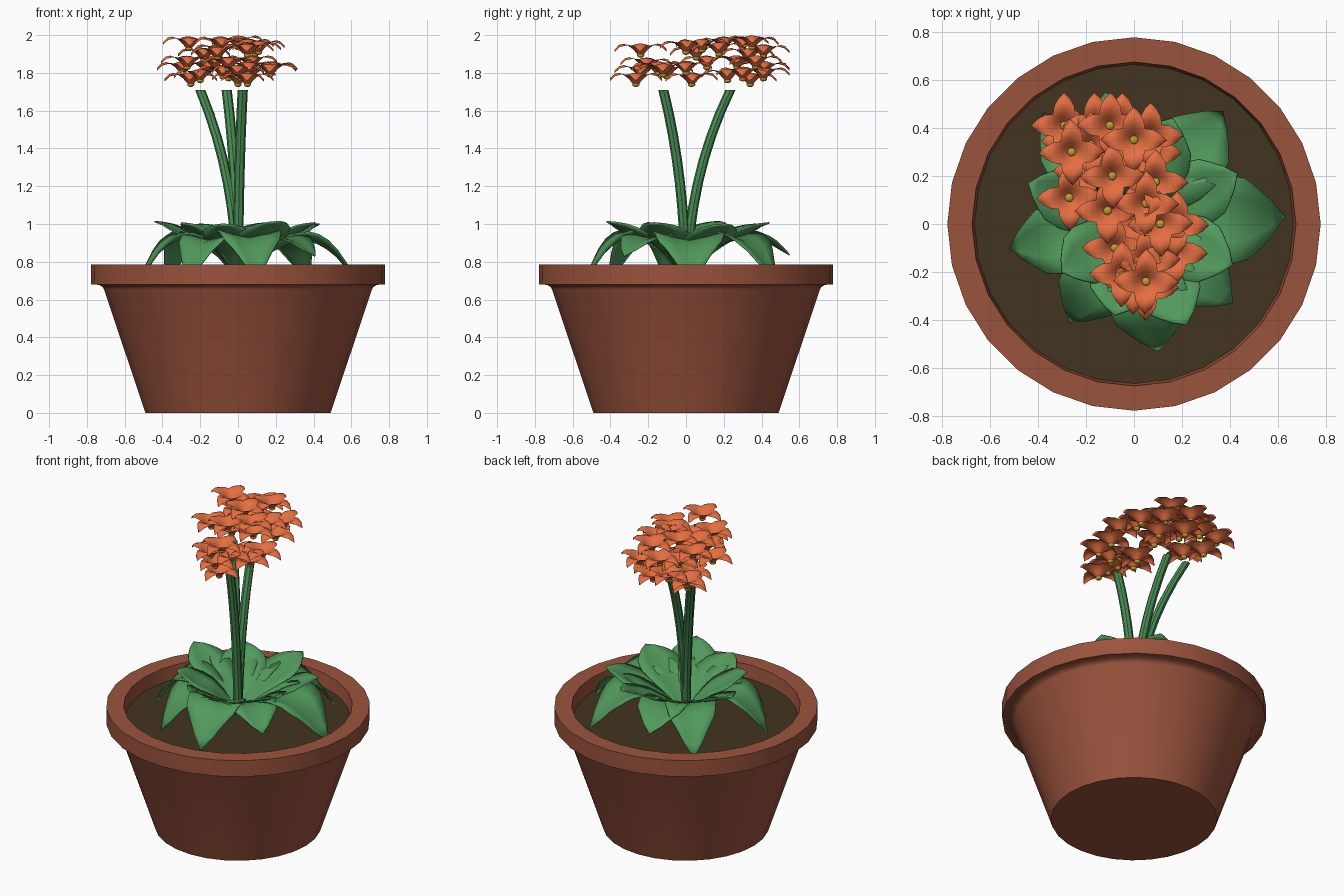
import bpy, bmesh, math, random
from mathutils import Vector

cube = bpy.data.objects.get("Cube")
if cube:
    bpy.data.objects.remove(cube, do_unlink=True)
random.seed(4)


def srgb(c):
    return c / 12.92 if c <= 0.04045 else ((c + 0.055) / 1.055) ** 2.4


def material(name, r, g, b):
    m = bpy.data.materials.new(name)
    col = (srgb(r), srgb(g), srgb(b), 1)
    m.use_nodes = True
    m.diffuse_color = col
    m.node_tree.nodes["Principled BSDF"].inputs["Base Color"].default_value = col
    return m


TERRACOTTA = material("terracotta", 0.605, 0.325, 0.24)
SOIL = material("soil", 0.26, 0.20, 0.125)
LEAF = material("leaf green", 0.32, 0.60, 0.36)
STEM = material("stem green", 0.28, 0.55, 0.33)
PETAL = material("petal orange", 0.89, 0.43, 0.255)
BULB = material("flower base yellow", 0.76, 0.60, 0.20)


def finish(name, bm, mats, angle=35):
    bmesh.ops.remove_doubles(bm, verts=bm.verts, dist=0.0005)
    me = bpy.data.meshes.new(name)
    bm.to_mesh(me)
    bm.free()
    for m in mats:
        me.materials.append(m)
    ob = bpy.data.objects.new(name, me)
    bpy.context.collection.objects.link(ob)
    bpy.ops.object.select_all(action='DESELECT')
    ob.select_set(True)
    bpy.context.view_layer.objects.active = ob
    bpy.ops.object.shade_smooth_by_angle(angle=math.radians(angle))
    return ob


def grid_faces(bm, rows):
    """Skin rows of points with quads."""
    vs = [[bm.verts.new(p) for p in row] for row in rows]
    for a, b in zip(vs, vs[1:]):
        for j in range(len(a) - 1):
            bm.faces.new((a[j], b[j], b[j + 1], a[j + 1]))


def lathe(name, profile, mat, sides=28):
    bm = bmesh.new()
    rows = []
    for r, z in profile:
        rows.append([(r * math.cos(2 * math.pi * i / sides),
                      r * math.sin(2 * math.pi * i / sides), z)
                     for i in range(sides + 1)])
    grid_faces(bm, rows)
    bmesh.ops.remove_doubles(bm, verts=bm.verts, dist=0.0005)
    bmesh.ops.dissolve_degenerate(bm, edges=bm.edges, dist=0.0005)
    bmesh.ops.recalc_face_normals(bm, faces=bm.faces)
    return finish(name, bm, [mat])


# Pot with overhanging rim, and the soil disc inside it
lathe("pot", [(0, 0), (0.49, 0), (0.71, 0.655), (0.715, 0.665), (0.735, 0.678), (0.778, 0.68),
              (0.778, 0.785), (0.675, 0.785), (0.66, 0.66), (0, 0.66)], TERRACOTTA)
bm = bmesh.new()
bmesh.ops.create_circle(bm, cap_ends=True, segments=28, radius=0.665)
bmesh.ops.translate(bm, verts=bm.verts, vec=(0, 0, 0.70))
for f in bm.faces:
    f.normal_update()
    if f.normal.z < 0:
        f.normal_flip()
finish("soil", bm, [SOIL])


# Leaves: channelled blades arching out from the centre
def sample(pts, t):
    for (t0, v0), (t1, v1) in zip(pts, pts[1:]):
        if t <= t1:
            return v0 + (v1 - v0) * (t - t0) / (t1 - t0)
    return pts[-1][1]


WIDTH = [(0, .2), (.2, .55), (.4, .88), (.6, 1), (.75, .88), (.9, .45), (1, 0)]
LOW_ARCH = [(0, .74), (.2, .84), (.4, .905), (.55, .925), (.7, .905), (.85, .83), (1, .71)]
MID_ARCH = [(0, .74), (.2, .84), (.4, .91), (.6, .935), (.8, .905), (1, .84)]
HIGH_ARCH = [(0, .76), (.2, .83), (.4, .89), (.7, .945), (.85, .985), (1, 1.01)]


def leaf(name, tip_x, tip_y, half_width, arch, channel, lift):
    length = math.hypot(tip_x, tip_y)
    out = Vector((tip_x, tip_y, 0)) / length
    side = Vector((-out.y, out.x, 0))
    bm = bmesh.new()
    rows = []
    for i in range(13):
        t = i / 12
        w = half_width * sample(WIDTH, t)
        row = []
        for s in (-1, -0.5, 0, 0.5, 1):
            z = sample(arch, t) + lift + channel * w * abs(s) ** 1.3
            row.append(out * (length * t) + side * (w * s) + Vector((0, 0, z)))
        rows.append(row)
    grid_faces(bm, rows)
    ob = finish(name, bm, [LEAF], 40)
    if sum(p.normal.z for p in ob.data.polygons) < 0:
        ob.data.flip_normals()
    sol = ob.modifiers.new("thickness", 'SOLIDIFY')
    sol.thickness = 0.008


LOW_TIPS = [(0.63, 0.03, .19), (0.37, 0.47, .17), (0.10, -0.53, .17),
            (-0.27, -0.41, .15), (-0.52, -0.10, .15), (-0.38, 0.46, .15)]
MID_TIPS = [(0.41, -0.33, .14), (-0.12, 0.55, .15)]
HIGH_TIPS = [(0.43, 0.21, .14), (0.41, -0.17, .14), (0.22, -0.42, .14), (-0.08, -0.38, .14),
             (-0.30, -0.20, .13), (-0.44, 0.17, .13), (-0.20, 0.37, .14), (0.16, 0.44, .14)]
for kind, tips, arch, channel in (("lower", LOW_TIPS, LOW_ARCH, 0.25),
                                  ("middle", MID_TIPS, MID_ARCH, 0.2),
                                  ("upper", HIGH_TIPS, HIGH_ARCH, 0.15)):
    for i, (x, y, w) in enumerate(tips):
        leaf(f"{kind}_leaf_{i + 1}", x, y, w, arch, channel, 0.007 * (i % 3 - 1))


# Stems: faceted tubes leaning outward
def stem(name, x, y):
    bm = bmesh.new()
    rows = []
    for i in range(9):
        t = i / 8
        lean = 0.25 * t + 0.75 * t ** 2.4
        rows.append([(x * lean + 0.027 * math.cos(a), y * lean + 0.027 * math.sin(a),
                      0.72 + 0.99 * t)
                     for a in (2 * math.pi * k / 8 for k in range(9))])
    grid_faces(bm, rows)
    bmesh.ops.remove_doubles(bm, verts=bm.verts, dist=0.0005)
    bmesh.ops.holes_fill(bm, edges=[e for e in bm.edges if e.is_boundary])
    bmesh.ops.recalc_face_normals(bm, faces=bm.faces)
    finish(name, bm, [STEM], 30)


stem("front_stem", 0.025, -0.12)
stem("back_right_stem", -0.20, 0.235)
stem("back_stem", -0.06, 0.235)


# Flower: four broad petals flaring from a small yellow base, with drooping tips
PETAL_ROWS = [(0.014, 45, 0.0), (0.040, 45, 0.030), (0.066, 45, 0.050),
              (0.090, 28, 0.060), (0.114, 13, 0.054), (0.138, 0, 0.030)]
bm = bmesh.new()
for k in range(4):
    mid = k * math.tau / 4
    rows = []
    for r, half, z in PETAL_ROWS:
        row = []
        for s in (-1, -0.5, 0, 0.5, 1):
            a = mid - s * math.radians(half)
            droop = 0.10 * r * s * s * (half < 45)
            row.append((r * math.cos(a), r * math.sin(a), z - droop))
        rows.append(row)
    grid_faces(bm, rows)
bmesh.ops.remove_doubles(bm, verts=bm.verts, dist=0.0005)
bmesh.ops.dissolve_degenerate(bm, edges=bm.edges, dist=0.0005)
bmesh.ops.recalc_face_normals(bm, faces=bm.faces)
if sum(f.normal.z for f in bm.faces) < 0:
    bmesh.ops.reverse_faces(bm, faces=bm.faces)
petal_count = len(bm.faces)
ball = bmesh.ops.create_uvsphere(bm, u_segments=10, v_segments=6, radius=0.020)
for v in ball["verts"]:
    v.co.z = v.co.z * 0.7 - 0.001
bm.faces.ensure_lookup_table()
for f in bm.faces[petal_count:]:
    f.material_index = 1
flower = finish("flower_1", bm, [PETAL, BULB], 60)

SPOTS = [(-.29, .41, 1.80), (0, .35, 1.935), (-.26, .30, 1.93), (-.18, .33, 1.87),
         (-.12, .27, 1.83), (-.09, .20, 1.93), (.09, .175, 1.90), (-.27, .11, 1.83),
         (-.11, .055, 1.88), (.05, .085, 1.92), (.11, 0, 1.91), (.17, -.12, 1.79),
         (.055, -.15, 1.80), (-.08, -.10, 1.78), (.05, -.24, 1.895), (0, -.24, 1.78),
         (-.05, -.21, 1.82), (.05, -.265, 1.74), (.07, .37, 1.83), (-.10, .41, 1.89),
         (-.05, .41, 1.77), (.06, .30, 1.77), (-.16, .41, 1.80), (-.20, .22, 1.76),
         (-.25, .34, 1.74), (0, .03, 1.74), (.175, 0, 1.80)]
for i, spot in enumerate(SPOTS):
    ob = flower
    if i:
        ob = bpy.data.objects.new(f"flower_{i + 1}", flower.data)
        bpy.context.collection.objects.link(ob)
    ob.location = spot
    ob.rotation_euler = [random.uniform(-0.04, 0.04) for _ in range(3)]
